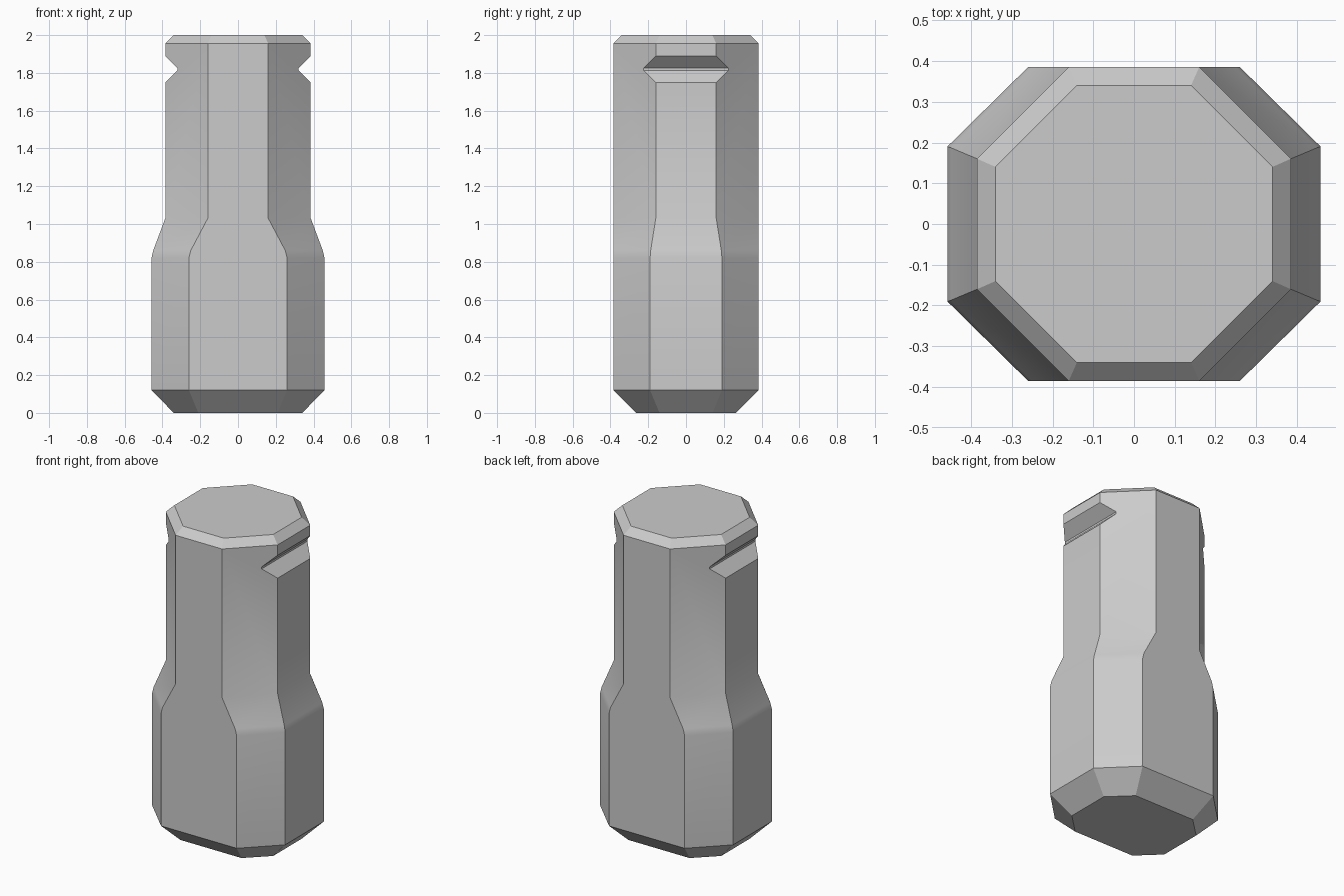
import bpy
import bmesh

cube = bpy.data.objects.get("Cube")
if cube:
    bpy.data.objects.remove(cube, do_unlink=True)

grey = bpy.data.materials.new("plain grey")
grey.use_nodes = True
grey.diffuse_color = (0.6, 0.6, 0.6, 1)
grey.node_tree.nodes["Principled BSDF"].inputs["Base Color"].default_value = (0.6, 0.6, 0.6, 1)


def link_mesh(name, bm):
    bmesh.ops.recalc_face_normals(bm, faces=bm.faces)
    mesh = bpy.data.meshes.new(name)
    bm.to_mesh(mesh)
    bm.free()
    mesh.materials.append(grey)
    obj = bpy.data.objects.new(name, mesh)
    bpy.context.collection.objects.link(obj)
    return obj


def loft(name, rings):
    """Skin closed rings of points and cap both ends."""
    bm = bmesh.new()
    loops = [[bm.verts.new(p) for p in ring] for ring in rings]
    n = len(loops[0])
    for low, high in zip(loops, loops[1:]):
        for i in range(n):
            j = (i + 1) % n
            bm.faces.new((low[i], low[j], high[j], high[i]))
    bm.faces.new(loops[0][::-1])
    bm.faces.new(loops[-1])
    return link_mesh(name, bm)


def octagon(z, wide, wide_corner, deep, deep_corner):
    quarter = [(wide, deep_corner), (wide_corner, deep)]
    pts = quarter + [(-x, y) for x, y in quarter[::-1]]
    pts += [(-x, -y) for x, y in pts]
    return [(x, y, z) for x, y in pts]


# Eight-sided body: chamfered wide base, sloping shoulder, narrower neck
body = loft("body", [octagon(*r) for r in (
    (0, 0.34, 0.21, 0.265, 0.14),
    (0.12, 0.458, 0.26, 0.385, 0.19),
    (0.82, 0.458, 0.26, 0.385, 0.19),
    (0.86, 0.449, 0.25, 0.385, 0.187),
    (1.03, 0.385, 0.16, 0.385, 0.16),
    (1.955, 0.385, 0.16, 0.385, 0.16),
    (2.0, 0.34, 0.14, 0.34, 0.14),
)])

# V-shaped grooves across the left and right sides of the neck
for name, side in (("left_groove_cutter", 1), ("right_groove_cutter", -1)):
    profile = [(0.32, 1.813), (0.52, 1.613), (0.52, 2.025), (0.32, 1.825)]
    cutter = loft(name, [[(side * x, y, z) for x, z in profile] for y in (-0.5, 0.5)])
    cutter.hide_render = True
    mod = body.modifiers.new(name, "BOOLEAN")
    mod.operation = "DIFFERENCE"
    mod.solver = "EXACT"
    mod.object = cutter
    bpy.context.view_layer.objects.active = body
    bpy.ops.object.modifier_apply(modifier=mod.name)
    bpy.data.objects.remove(cutter, do_unlink=True)

# Soft shoulder bends, crisp corners
bpy.ops.object.select_all(action="DESELECT")
body.select_set(True)
bpy.context.view_layer.objects.active = body
bpy.ops.object.shade_smooth_by_angle(angle=0.52)
